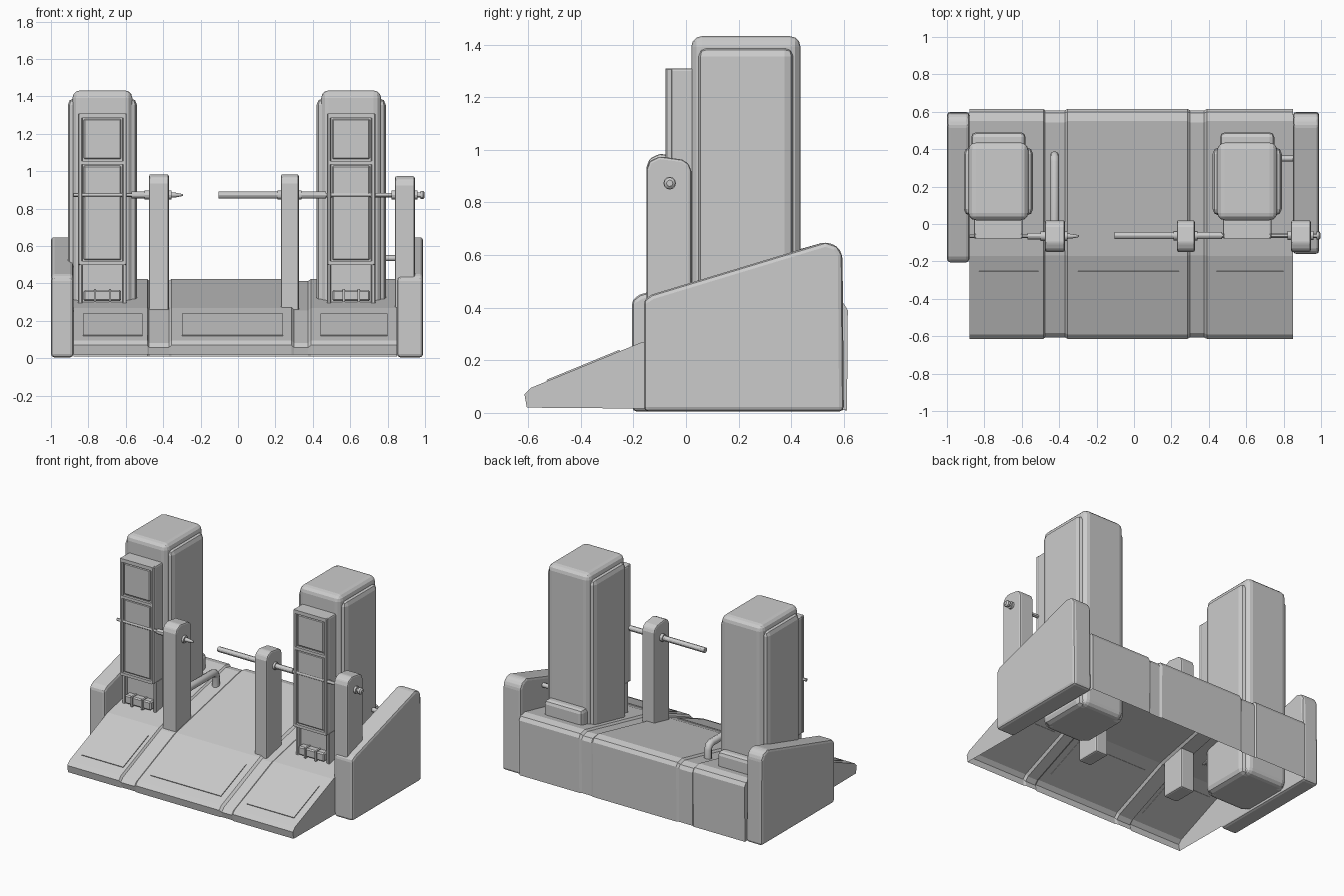
import bpy, bmesh
from math import pi, atan2
from mathutils import Vector

if "Cube" in bpy.data.objects:
    bpy.data.objects.remove(bpy.data.objects["Cube"])


def finish(name, bm, bevel=0.0, segs=2):
    bmesh.ops.recalc_face_normals(bm, faces=bm.faces)
    me = bpy.data.meshes.new(name)
    bm.to_mesh(me)
    bm.free()
    ob = bpy.data.objects.new(name, me)
    bpy.context.collection.objects.link(ob)
    if bevel:
        m = ob.modifiers.new("bevel", 'BEVEL')
        m.width, m.segments, m.limit_method = bevel, segs, 'ANGLE'
        m.angle_limit = 0.5
    return ob


def box(name, x, y, z, bevel=0.0, segs=2):
    bm = bmesh.new()
    bmesh.ops.create_cube(bm, size=1)
    for v in bm.verts:
        v.co = [lo + (c + 0.5) * (hi - lo) for c, (lo, hi) in zip(v.co, (x, y, z))]
    return finish(name, bm, bevel, segs)


def profile_x(name, pts, x0, x1, bevel=0.0, segs=2):
    """Extrude a (y, z) outline from x0 to x1."""
    bm = bmesh.new()
    f = bm.faces.new([bm.verts.new((x0, y, z)) for y, z in pts])
    r = bmesh.ops.extrude_face_region(bm, geom=[f])
    for v in r['geom']:
        if isinstance(v, bmesh.types.BMVert):
            v.co.x = x1
    return finish(name, bm, bevel, segs)


def turned_x(name, stations, y, z, n=12):
    """Round bar along x from (x, radius) stations."""
    from math import cos, sin
    bm = bmesh.new()
    rings = [[bm.verts.new((x, y + r * cos(2 * pi * i / n), z + r * sin(2 * pi * i / n)))
              for i in range(n)] for x, r in stations]
    for a, b in zip(rings, rings[1:]):
        for i in range(n):
            bm.faces.new((a[i], a[(i + 1) % n], b[(i + 1) % n], b[i]))
    bm.faces.new(rings[0])
    bm.faces.new(rings[-1])
    ob = finish(name, bm)
    ob.data.shade_smooth()
    bpy.context.view_layer.objects.active = ob
    bpy.ops.object.select_all(action='DESELECT')
    ob.select_set(True)
    bpy.ops.object.shade_smooth_by_angle()
    return ob


def pipe(name, pts, r):
    cu = bpy.data.curves.new(name, 'CURVE')
    cu.dimensions = '3D'
    cu.bevel_depth, cu.bevel_resolution, cu.use_fill_caps = r, 2, True
    s = cu.splines.new('POLY')
    s.points.add(len(pts) - 1)
    for p, c in zip(s.points, pts):
        p.co = (*c, 1)
    ob = bpy.data.objects.new(name, cu)
    bpy.context.collection.objects.link(ob)


# Base: ramp, deck and back wall, open underneath, with recessed seam strips
ramp = [(-0.605, 0.02), (-0.614, 0.07), (-0.59, 0.095), (-0.17, 0.268),
        (0.55, 0.425), (0.6, 0.415), (0.615, 0.39), (0.612, 0.01)]
stations = [(-0.88, 0), (-0.485, 0), (-0.475, 1), (-0.37, 1), (-0.355, 0),
            (0.285, 0), (0.3, 1), (0.375, 1), (0.39, 0), (0.85, 0)]
bm = bmesh.new()
rows = [[bm.verts.new((x, y * (1 - 0.012 * d), z - 0.012 * d * (z > 0.05))) for y, z in ramp]
        for x, d in stations]
for a, b in zip(rows, rows[1:]):
    for i in range(len(ramp) - 1):
        bm.faces.new((a[i], a[i + 1], b[i + 1], b[i]))
bm.faces.new(rows[0])
bm.faces.new(rows[-1])
finish("base_shell", bm)

# Thin tread plates on the ramp
slope = atan2(0.173, 0.42)
for i, (x0, x1) in enumerate(((-0.83, -0.51), (-0.3, 0.24), (0.44, 0.8))):
    plate = box(f"ramp_plate_{i}", (x0, x1), (-0.15, 0.15), (-0.004, 0.004))
    plate.rotation_euler.x = slope
    plate.location = (0, -0.39, 0.179)

# Side panels with rising tops
for side, x0, x1, yf in (("left", -1.0, -0.88, -0.205), ("right", 0.85, 0.99, -0.16)):
    profile_x(f"{side}_side_panel",
              [(yf, 0.005), (yf, 0.43), (yf + 0.03, 0.45), (0.53, 0.65), (0.575, 0.635),
               (0.595, 0.6), (0.6, 0.005)], x0, x1, 0.018, 2)

# Towers with front display units
for side, cx in (("left", -0.725), ("right", 0.605)):
    def part(name, hw, y, z, bevel=0.0, segs=2):
        box(f"{side}_{name}", (cx - hw, cx + hw), y, z, bevel, segs)
    part("tower_core", 0.16, (0.02, 0.435), (0.02, 1.432), 0.04, 3)
    part("tower_sides", 0.185, (0.045, 0.41), (0.02, 1.39), 0.035, 2)
    part("tower_rear_box", 0.145, (0.38, 0.49), (0.3, 0.51), 0.025, 2)
    part("display_body", 0.13, (-0.06, 0.04), (0.5, 1.31), 0.01)
    # raised frame around two screens
    for s in (-1, 1):
        a, b = sorted((cx + s * 0.107, cx + s * 0.13))
        box(f"{side}_frame_rail", (a, b), (-0.078, -0.05), (0.5, 1.31), 0.005, 1)
        box(f"{side}_lower_rail", (a, b), (-0.05, 0.04), (0.29, 0.51), 0.005, 1)
    for z0, z1 in ((0.5, 0.52), (1.035, 1.055), (1.285, 1.31)):
        part("frame_bar", 0.12, (-0.078, -0.05), (z0, z1))
    part("upper_screen", 0.1, (-0.072, -0.05), (1.065, 1.28), 0.006, 1)
    part("lower_screen", 0.1, (-0.07, -0.05), (0.525, 1.03), 0.006, 1)
    # recessed lower bracket and tray
    part("bracket_back", 0.115, (-0.02, 0.04), (0.27, 0.51))
    part("bracket_tray", 0.1, (-0.065, 0.0), (0.305, 0.365), 0.008, 1)
    for dx in (-0.04, 0.04):
        box(f"{side}_tray_rib", (cx + dx - 0.006, cx + dx + 0.006), (-0.075, 0), (0.3, 0.37))

# Posts carrying the rods
for name, x0, x1, dz in (("left_post", -0.475, -0.37, 0), ("middle_post", 0.23, 0.325, 0),
                         ("right_post", 0.84, 0.945, -0.01)):
    profile_x(name, [(-0.15, 0.02), (-0.15, 0.935 + dz), (-0.138, 0.967 + dz), (-0.1, 0.985 + dz),
                     (-0.015, 0.973 + dz), (0.01, 0.957 + dz), (0.02, 0.93 + dz), (0.02, 0.02)],
              x0, x1, 0.01, 2)

# Horizontal rods
turned_x("left_rod", [(-0.88, 0.01), (-0.57, 0.01), (-0.57, 0.018), (-0.5, 0.018), (-0.5, 0.025),
                      (-0.355, 0.025), (-0.355, 0.014), (-0.33, 0.012), (-0.295, 0.005)],
         -0.065, 0.873)
turned_x("right_rod", [(-0.105, 0.018), (0.21, 0.018), (0.21, 0.025), (0.34, 0.025), (0.34, 0.018),
                       (0.47, 0.018), (0.47, 0.012), (0.82, 0.012), (0.82, 0.024), (0.96, 0.024),
                       (0.96, 0.014), (0.975, 0.014), (0.975, 0.022), (0.99, 0.022), (0.998, 0.012)],
         -0.062, 0.873)

# Bent pipe behind the left post and short link pipe by the right tower
pipe("left_pipe", [(-0.425, 0.0, 0.47), (-0.425, 0.33, 0.47), (-0.425, 0.355, 0.46),
                   (-0.425, 0.365, 0.435), (-0.425, 0.365, 0.36)], 0.025)
pipe("right_link_pipe", [(0.72, 0.35, 0.535), (0.88, 0.35, 0.535)], 0.016)
